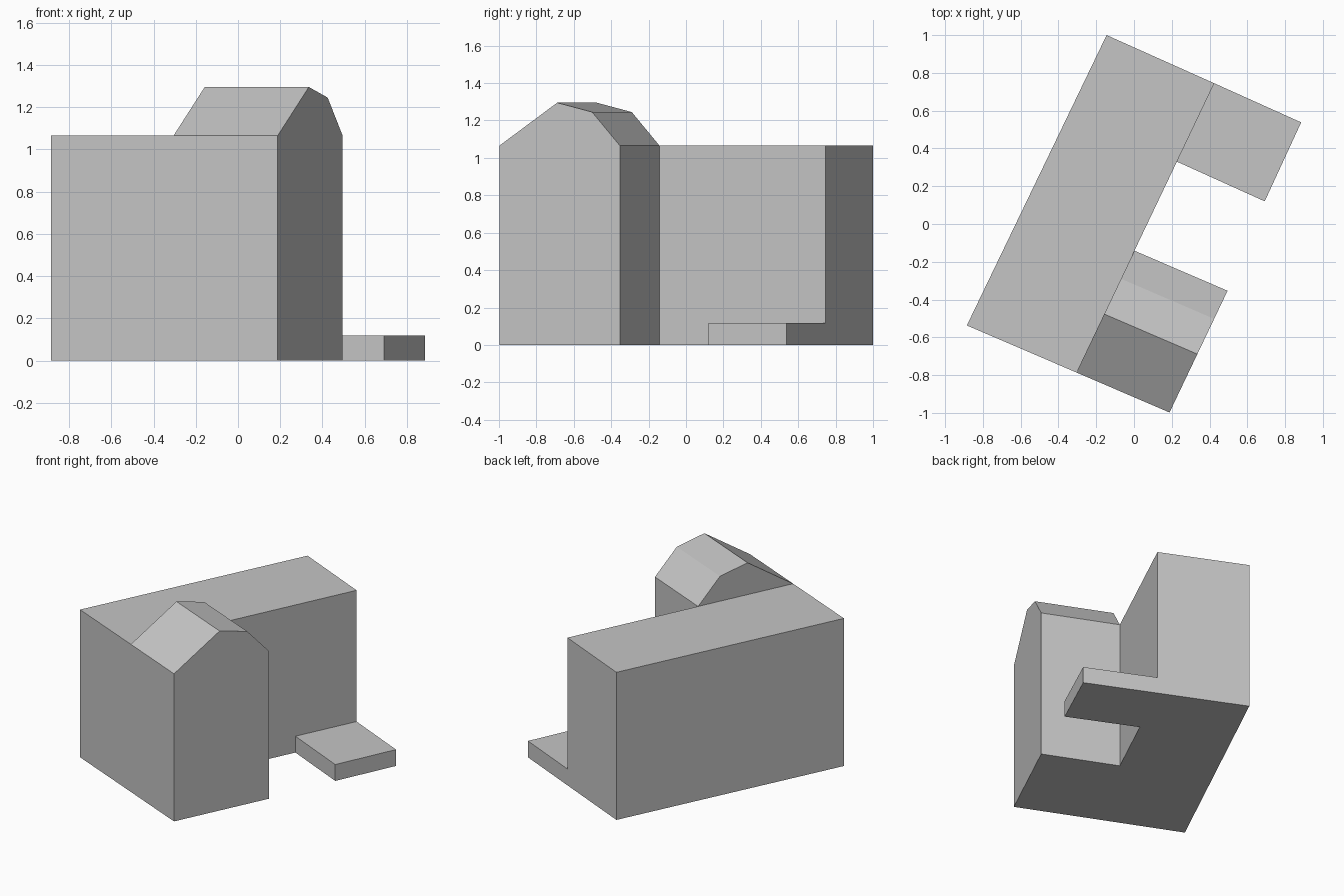
import bpy
import bmesh
from mathutils import Vector

cube = bpy.data.objects.get("Cube")
if cube:
    bpy.data.objects.remove(cube, do_unlink=True)

grey = bpy.data.materials.new("plain grey")
grey.use_nodes = True
colour = (0.56, 0.56, 0.56, 1)
grey.diffuse_color = colour
grey.node_tree.nodes["Principled BSDF"].inputs["Base Color"].default_value = colour


def prism(name, outline, sweep):
    """Flat-faced solid: a closed outline swept along a vector."""
    bm = bmesh.new()
    face = bm.faces.new([bm.verts.new(p) for p in outline])
    swept = bmesh.ops.extrude_face_region(bm, geom=[face], use_keep_orig=True)
    moved = [g for g in swept["geom"] if isinstance(g, bmesh.types.BMVert)]
    bmesh.ops.translate(bm, verts=moved, vec=Vector(sweep))
    bmesh.ops.recalc_face_normals(bm, faces=bm.faces[:])
    mesh = bpy.data.meshes.new(name)
    bm.to_mesh(mesh)
    bm.free()
    mesh.materials.append(grey)
    obj = bpy.data.objects.new(name, mesh)
    bpy.context.collection.objects.link(obj)
    return obj


EAVES = 1.065
inner_front = Vector((-0.305, -0.786, 0))
inner_back = Vector((0.425, 0.745, 0))


def on_wall(t, z):
    """Point on the long inner wall at fraction t and height z."""
    p = inner_front.lerp(inner_back, t)
    return (p.x, p.y, z)


# Long flat-roofed block
prism("main_block", [(-0.885, -0.537, 0), inner_front, inner_back, (-0.145, 1, 0)],
      (0, 0, EAVES))

# Wing with an uneven three-slope gable, swept out from the inner wall
gable = [(0, 0), (0, EAVES), (0.202, 1.295), (0.324, 1.245), (0.421, EAVES), (0.421, 0)]
prism("gabled_wing", [on_wall(t, z) for t, z in gable], (0.493, -0.212, 0))

# Low platform at the back end
prism("low_platform", [on_wall(0.729, 0), (0.692, 0.12, 0), (0.885, 0.538, 0), inner_back],
      (0, 0, 0.118))
